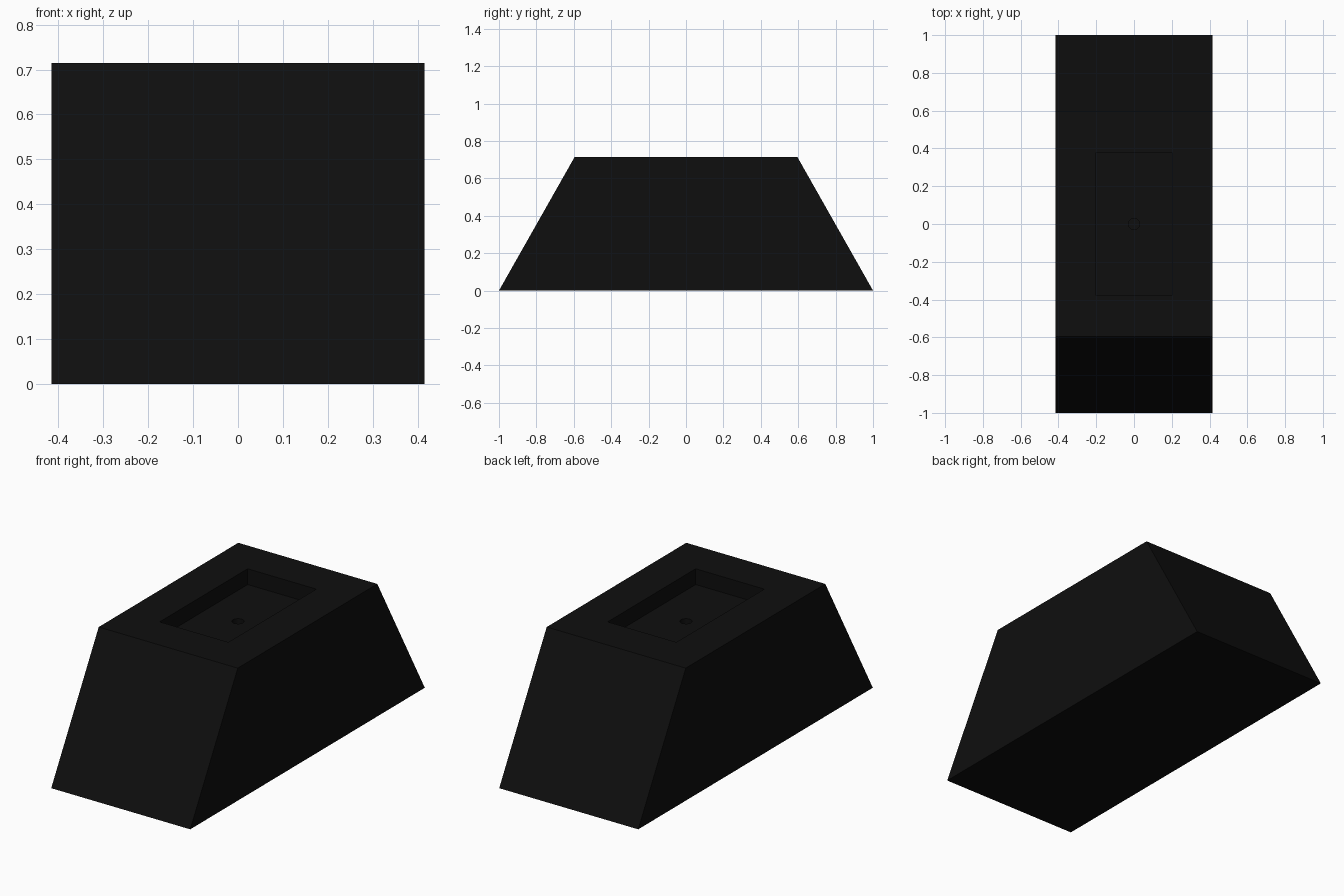
import bpy
import bmesh

default = bpy.data.objects.get("Cube")
if default:
    bpy.data.objects.remove(default, do_unlink=True)

WIDTH, HEIGHT = 0.83, 0.715
RECESS_DEPTH, HOLE_DEPTH = 0.085, 0.1

black = bpy.data.materials.new("black")
black.use_nodes = True
colour = (0.0045, 0.0045, 0.0045, 1)
black.diffuse_color = colour
black.node_tree.nodes["Principled BSDF"].inputs["Base Color"].default_value = colour

# Wedge body: trapezoid side profile extruded across the width
bm = bmesh.new()
profile = [(-1, 0), (1, 0), (0.595, HEIGHT), (-0.595, HEIGHT)]
side = bm.faces.new([bm.verts.new((-WIDTH / 2, y, z)) for y, z in profile])
extruded = bmesh.ops.extrude_face_region(bm, geom=[side])
moved = [v for v in extruded["geom"] if isinstance(v, bmesh.types.BMVert)]
bmesh.ops.translate(bm, verts=moved, vec=(WIDTH, 0, 0))
bmesh.ops.recalc_face_normals(bm, faces=bm.faces)
mesh = bpy.data.meshes.new("wedge_body")
bm.to_mesh(mesh)
bm.free()
body = bpy.data.objects.new("wedge_body", mesh)
bpy.context.collection.objects.link(body)
mesh.materials.append(black)


def cut(cutter):
    """Subtract the cutter from the body, then discard it."""
    cutter.hide_render = True
    cutter.data.materials.append(black)
    mod = body.modifiers.new("cut", 'BOOLEAN')
    mod.operation = 'DIFFERENCE'
    mod.solver = 'EXACT'
    mod.object = cutter
    bpy.context.view_layer.objects.active = body
    bpy.ops.object.modifier_apply(modifier=mod.name)
    bpy.data.objects.remove(cutter, do_unlink=True)


# Rectangular recess in the top
bpy.ops.mesh.primitive_cube_add(size=1, location=(0, 0, HEIGHT))
recess = bpy.context.object
recess.scale = (0.41, 0.75, 2 * RECESS_DEPTH)
cut(recess)

# Small round hole in the recess floor
bpy.ops.mesh.primitive_cylinder_add(
    vertices=24, radius=0.03, depth=2 * HOLE_DEPTH,
    location=(0, 0, HEIGHT - RECESS_DEPTH))
cut(bpy.context.object)
